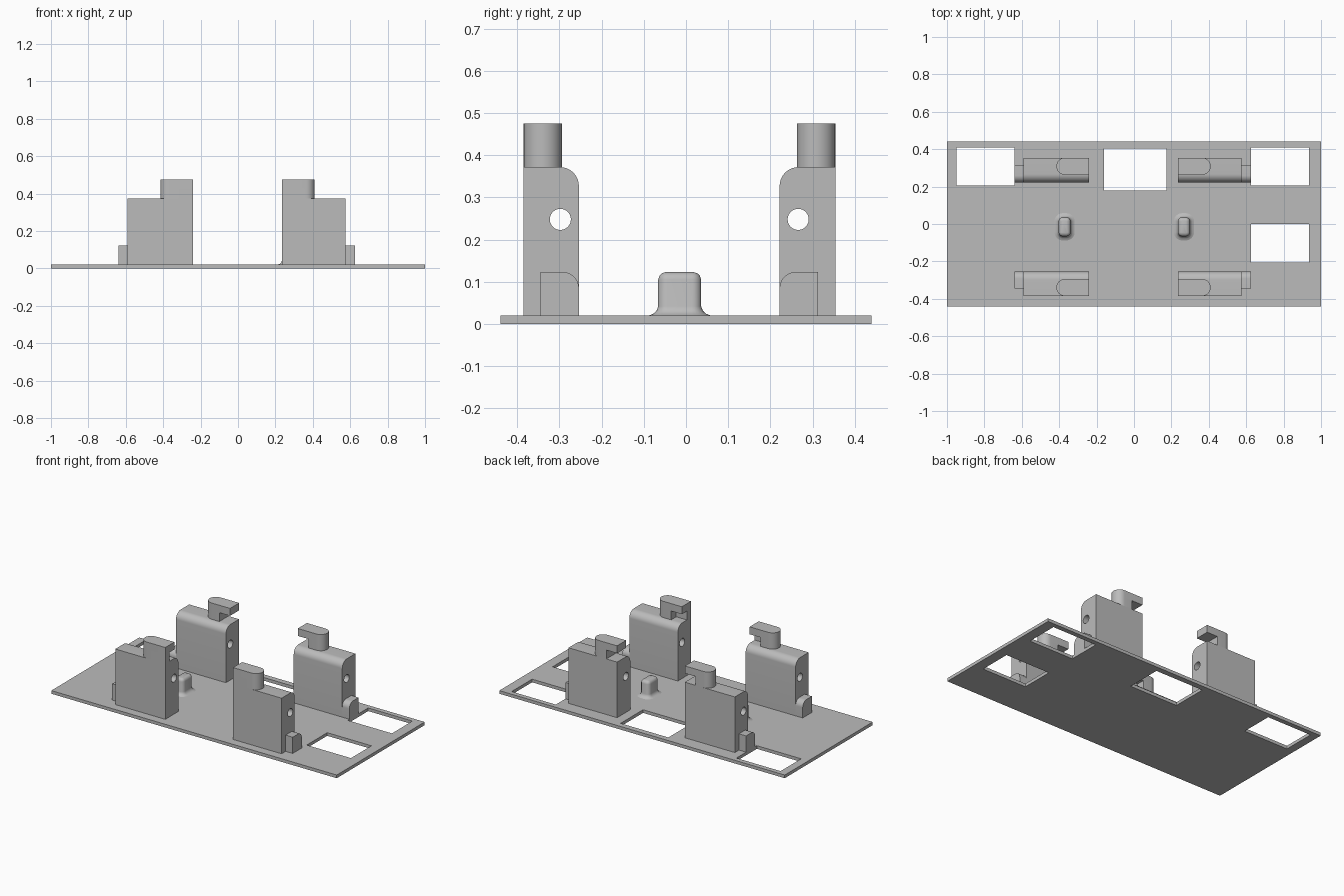
import bpy, bmesh, math
from mathutils import Vector

if "Cube" in bpy.data.objects:
    bpy.data.objects.remove(bpy.data.objects["Cube"], do_unlink=True)

grey = bpy.data.materials.new("plain grey")
grey.use_nodes = True
grey.diffuse_color = (0.5, 0.5, 0.5, 1)
grey.node_tree.nodes["Principled BSDF"].inputs["Base Color"].default_value = (0.5, 0.5, 0.5, 1)


def finish(name, bm):
    bmesh.ops.recalc_face_normals(bm, faces=bm.faces)
    mesh = bpy.data.meshes.new(name)
    bm.to_mesh(mesh)
    bm.free()
    mesh.materials.append(grey)
    obj = bpy.data.objects.new(name, mesh)
    bpy.context.collection.objects.link(obj)
    bpy.ops.object.select_all(action='DESELECT')
    obj.select_set(True)
    bpy.context.view_layer.objects.active = obj
    bpy.ops.object.shade_smooth_by_angle(angle=math.radians(35))
    return obj


def extrude(name, loops, axis, start, end):
    """Fill an outline with holes, then extrude it along x or z."""
    bm = bmesh.new()
    place = (lambda u, v: (start, u, v)) if axis == "x" else (lambda u, v: (u, v, start))
    edges = []
    for loop in loops:
        verts = [bm.verts.new(place(u, v)) for u, v in loop]
        edges += [bm.edges.new((verts[i - 1], verts[i])) for i in range(len(verts))]
    bmesh.ops.triangle_fill(bm, edges=edges, use_beauty=True)
    made = bmesh.ops.extrude_face_region(bm, geom=bm.faces[:])
    top = [g for g in made["geom"] if isinstance(g, bmesh.types.BMVert)]
    move = Vector((end - start, 0, 0)) if axis == "x" else Vector((0, 0, end - start))
    bmesh.ops.translate(bm, verts=top, vec=move)
    return finish(name, bm)


def rect(u0, u1, v0, v1):
    return [(u0, v0), (u1, v0), (u1, v1), (u0, v1)]


def arc(u, v, r, a0, a1, n):
    angles = [math.radians(a0 + (a1 - a0) * i / n) for i in range(n + 1)]
    return [(u + r * math.cos(a), v + r * math.sin(a)) for a in angles]


def shoulder(outer, inner, top, r):
    """Upright section with its inner top corner rounded."""
    s = 1 if inner > outer else -1
    corner = [(inner + s * (u - r), v) for u, v in arc(0, top - r, r, 0, 90, 10)]
    return [(outer, PLATE), (inner, PLATE)] + corner + [(outer, top)]


PLATE, BLOCK, TOP = 0.02, 0.372, 0.475

# Base plate with four rectangular openings
openings = [rect(-0.95, -0.64, 0.205, 0.41), rect(-0.16, 0.175, 0.18, 0.405),
            rect(0.625, 0.935, 0.205, 0.41), rect(0.625, 0.935, -0.205, 0)]
extrude("base_plate", [rect(-1, 1, -0.44, 0.44)] + openings, "z", 0, PLATE)

# Four upright blocks, each with a bore, an end tab and a hook
for side, sx, x_in, x_out in (("left", 1, 0.235, 0.575), ("right", -1, -0.24, -0.59)):
    for row, sy, y_out, y_in in (("front", -1, -0.385, -0.254), ("back", 1, 0.354, 0.222)):
        label = row + "_" + side
        bore = arc(y_in + sy * 0.044, 0.248, 0.025, 0, 350, 35)
        extrude(label + "_block", [shoulder(y_out, y_in, BLOCK, 0.045), bore], "x", x_in, x_out)
        extrude(label + "_tab", [shoulder(y_in + sy * 0.091, y_in, 0.123, 0.038)],
                "x", x_out, x_out + sx * 0.05)

        # Hook: round-ended cap over a shorter stem, leaving a slot below
        r, y_mid = 0.0455, y_out - sy * 0.0455
        end = [(x_in + sx * (0.175 - r + u), y_mid + v) for u, v in arc(0, 0, r, -90, 90, 16)]
        slot = x_in + sx * 0.075
        for part, x, z0, z1 in (("cap", x_in, 0.428, TOP), ("stem", slot, BLOCK, 0.428)):
            outline = [(x, y_mid - r)] + end + [(x, y_mid + r)]
            extrude(label + "_hook_" + part, [outline], "z", z0, z1)
        if row == "front":
            extrude(label + "_hook_wall", [rect(x_in, slot, y_out, y_out + 0.04)],
                    "z", BLOCK, 0.428)

# Two small locating posts with flared feet and softened tops
levels = [(0.02, 0.022), (0.024, 0.012), (0.031, 0.004), (0.042, 0),
          (0.105, 0), (0.114, -0.003), (0.12, -0.009), (0.123, -0.018)]
for side, cx in (("left", 0.267), ("right", -0.371)):
    bm = bmesh.new()
    rings = []
    for z, grow in levels:
        r = 0.022 + grow
        ring = []
        for start, qx, qy in ((0, 1, 1), (90, -1, 1), (180, -1, -1), (270, 1, -1)):
            ring += arc(cx + qx * 0.01, -0.015 + qy * 0.029, r, start, start + 90, 6)
        rings.append([bm.verts.new((x, y, z)) for x, y in ring])
    for low, high in zip(rings, rings[1:]):
        for i in range(len(low)):
            bm.faces.new((low[i - 1], low[i], high[i], high[i - 1]))
    bm.faces.new(rings[0])
    bm.faces.new(rings[-1])
    finish(side + "_locating_post", bm)
